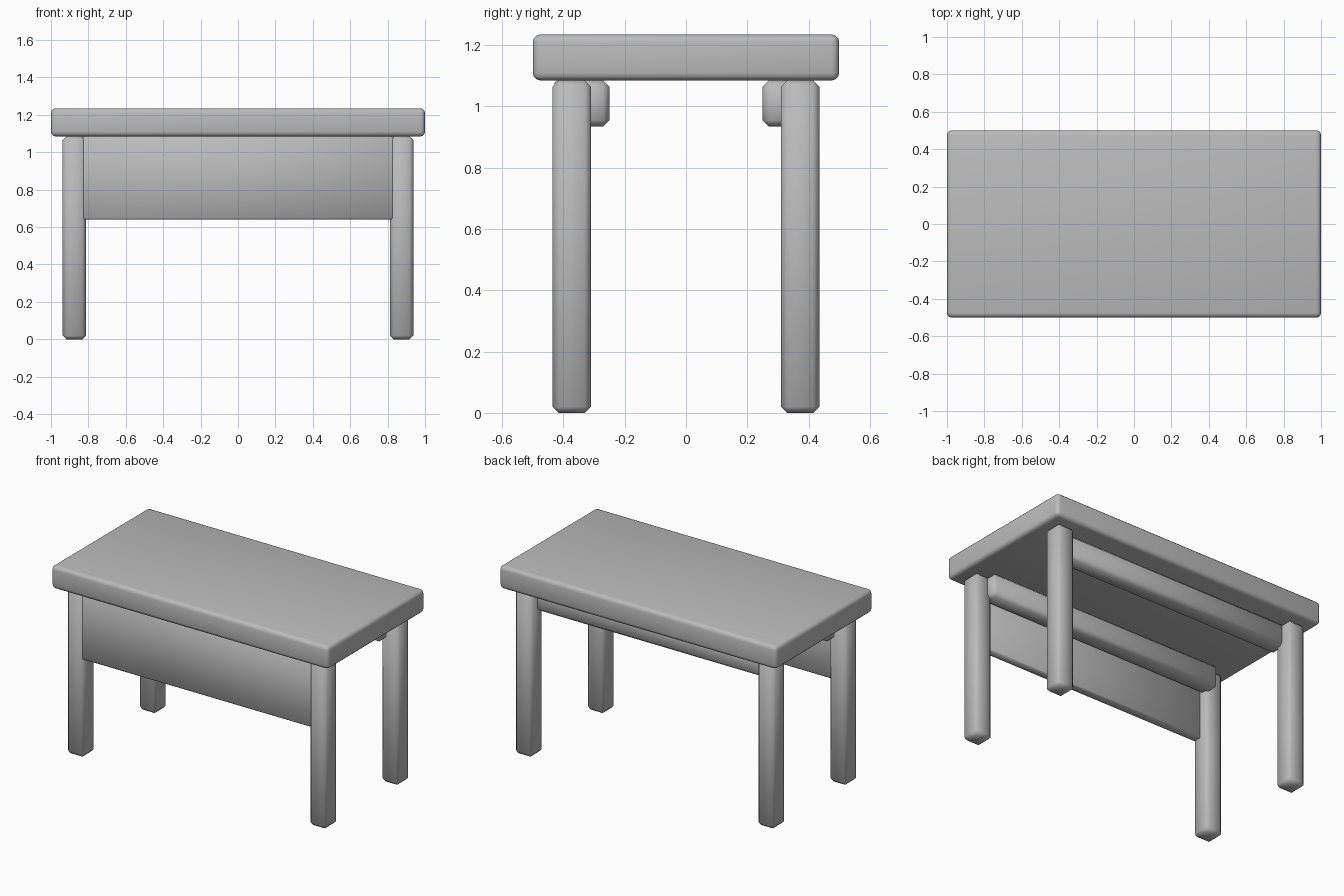
import bpy
import math

cube = bpy.data.objects.get("Cube")
if cube:
    bpy.data.objects.remove(cube, do_unlink=True)

grey = bpy.data.materials.new("plain_grey")
grey.use_nodes = True
colour = (0.5, 0.5, 0.5, 1)
grey.diffuse_color = colour
grey.node_tree.nodes["Principled BSDF"].inputs["Base Color"].default_value = colour


def board(name, low, high, bevel, segments):
    """Box between two corners with softened edges."""
    centre = [(a + b) / 2 for a, b in zip(low, high)]
    bpy.ops.mesh.primitive_cube_add(size=1, location=centre)
    obj = bpy.context.object
    obj.name = name
    obj.scale = [b - a for a, b in zip(low, high)]
    bpy.ops.object.transform_apply(location=False, rotation=False, scale=True)
    mod = obj.modifiers.new("Soft edges", "BEVEL")
    mod.width = bevel
    mod.segments = segments
    bpy.ops.object.modifier_apply(modifier=mod.name)
    bpy.ops.object.shade_smooth_by_angle(angle=math.radians(60))
    obj.data.materials.append(grey)
    return obj


UNDERSIDE = 1.085

# Table top
board("table_top", (-1, -0.5, UNDERSIDE), (1, 0.5, 1.235), 0.025, 3)

# Legs, and a rail along each long side
for row, y in (("front", -0.3725), ("back", 0.3725)):
    for side, x in (("left", 0.875), ("right", -0.875)):
        board(f"{row}_{side}_leg", (x - 0.0625, y - 0.0625, 0),
              (x + 0.0625, y + 0.0625, UNDERSIDE), 0.02, 1)
    rail = math.copysign(0.31, y)
    board(f"{row}_rail", (-0.85, rail - 0.06, 0.935),
          (0.85, rail + 0.06, UNDERSIDE), 0.02, 1)

# Modesty panel between the front legs
board("front_panel", (-0.83, -0.43, 0.64), (0.83, -0.37, UNDERSIDE), 0.008, 1)
